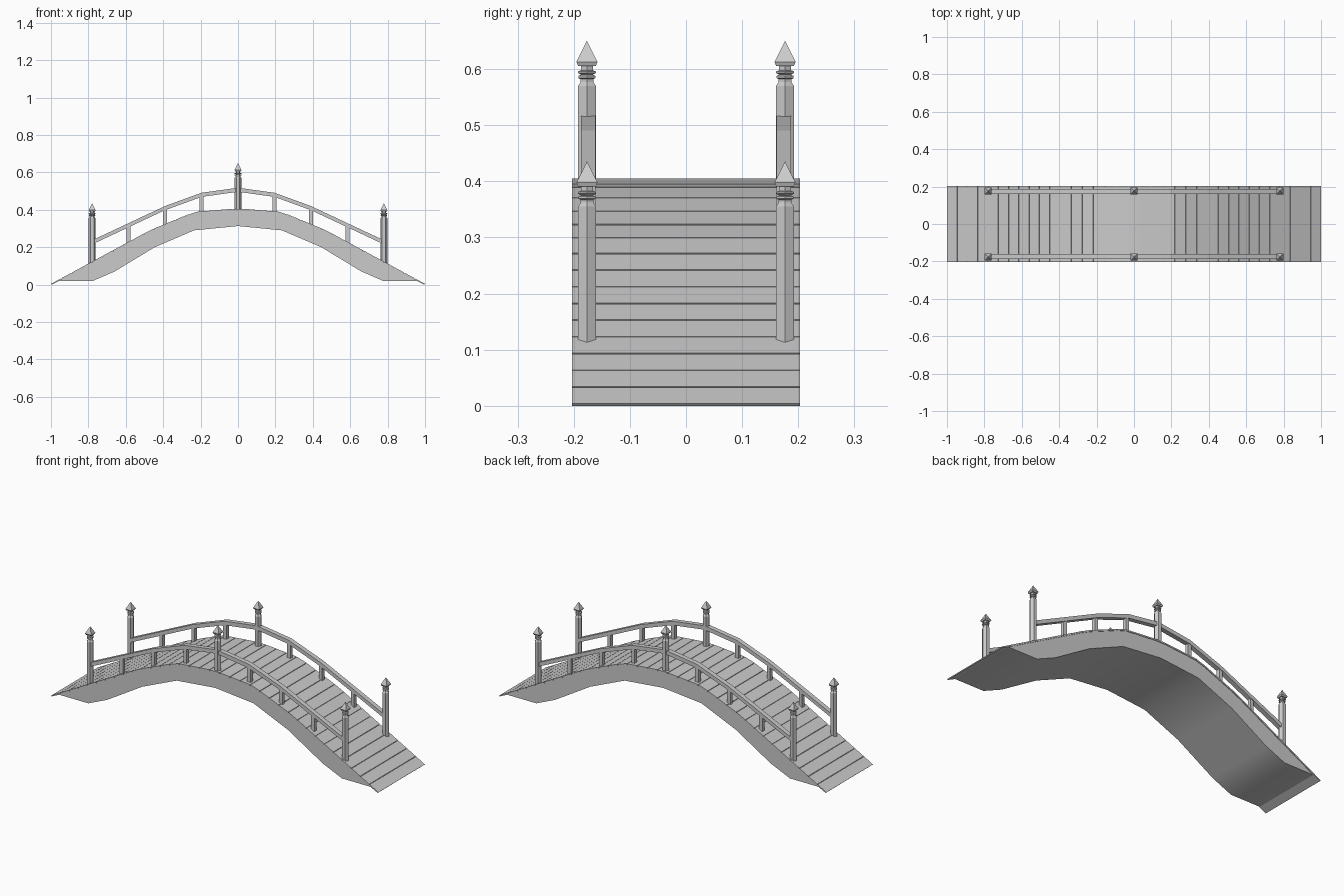
import bpy, bmesh, math
from mathutils import Vector

if "Cube" in bpy.data.objects:
    bpy.data.objects.remove(bpy.data.objects["Cube"])

DECK = [(-1, .004), (-.47, .291), (-.235, .388), (0, .408),
        (.235, .388), (.47, .291), (1, .004)]


def finish(bm, name):
    bmesh.ops.recalc_face_normals(bm, faces=bm.faces)
    me = bpy.data.meshes.new(name)
    bm.to_mesh(me)
    bm.free()
    ob = bpy.data.objects.new(name, me)
    bpy.context.collection.objects.link(ob)
    return ob


def prism(bm, profile, y0, y1):
    """Extrude an xz outline from y0 to y1."""
    a = [bm.verts.new((x, y0, z)) for x, z in profile]
    b = [bm.verts.new((x, y1, z)) for x, z in profile]
    n = len(a)
    bm.faces.new(a)
    bm.faces.new(b[::-1])
    for i in range(n):
        j = (i + 1) % n
        bm.faces.new((a[i], b[i], b[j], a[j]))


def lathe(bm, cx, cy, rings, sides, turn=0):
    """Stack of (radius, z) rings with few sides."""
    loops = []
    for r, z in rings:
        loops.append([bm.verts.new((cx + r * math.cos(turn + math.tau * k / sides),
                                    cy + r * math.sin(turn + math.tau * k / sides), z))
                      for k in range(sides)])
    for a, b in zip(loops, loops[1:]):
        for k in range(sides):
            j = (k + 1) % sides
            bm.faces.new((a[k], a[j], b[j], b[k]))
    bm.faces.new(loops[0][::-1])
    bm.faces.new(loops[-1])


def height(pts, x):
    for (x0, z0), (x1, z1) in zip(pts, pts[1:]):
        if x0 <= x <= x1:
            return z0 + (z1 - z0) * (x - x0) / (x1 - x0)


def along(pts, d):
    """Point at distance d along a polyline."""
    for p, q in zip(pts, pts[1:]):
        p, q = Vector(p), Vector(q)
        l = (q - p).length
        if d <= l + 1e-6:
            return p.lerp(q, d / l)
        d -= l
    return Vector(pts[-1])


# Arched body under the planks
under = [(0, .313), (.235, .29), (.445, .2), (.66, .07), (.775, .02), (.96, .02)]
top = [(x, z - .005) for x, z in DECK[1:-1]]
outline = [(-x, z) for x, z in under[:0:-1]][::1] + under + top[::-1]
bm = bmesh.new()
prism(bm, outline, -.2, .2)
body = finish(bm, "arch_body")
bpy.context.view_layer.objects.active = body
body.select_set(True)
bpy.ops.object.shade_smooth_by_angle(angle=math.radians(30))

# Deck planks with narrow gaps
bm = bmesh.new()
total = sum((Vector(q) - Vector(p)).length for p, q in zip(DECK, DECK[1:]))
count = 35
step = total / count
for i in range(count):
    p = along(DECK, i * step + (.0015 if i else 0))
    q = along(DECK, (i + 1) * step - (.0015 if i < count - 1 else 0))
    d = (q - p).normalized()
    n = Vector((-d.y, d.x)) * .008
    a, b = p - n, q - n
    a.y, b.y = max(a.y, 0), max(b.y, 0)
    prism(bm, [p, q, b, a], -.203, .203)
finish(bm, "deck_planks")

# Handrails and balusters
RAIL = [(-.78, .237), (-.39, .42), (-.195, .491), (0, .518),
        (.195, .491), (.39, .42), (.78, .237)]
rails, balusters, posts, caps = (bmesh.new() for _ in range(4))
for s in (-1, 1):
    y = s * .174
    prism(rails, RAIL + [(x, z - .022) for x, z in RAIL[::-1]], y - .013, y + .013)
    for x in (-.585, -.39, -.195, .195, .39, .585):
        lo, hi = height(DECK, x) - .015, height(RAIL, x) - .012
        prism(balusters, [(x - .01, lo), (x + .01, lo), (x + .01, hi), (x - .01, hi)],
              y - .01, y + .01)
    # Hexagonal posts with ringed necks and pyramid caps
    for x, dz, base in ((-.78, -.215, .09), (0, 0, .38), (.78, -.215, .09)):
        py = s * .1765
        rings = [(.0185, base - .0), (.0185, .57 + dz), (.013, .577 + dz), (.013, .582 + dz),
                 (.0175, .584 + dz), (.0175, .588 + dz), (.012, .590 + dz),
                 (.0185, .593 + dz), (.0185, .596 + dz), (.012, .598 + dz), (.012, .608 + dz)]
        lathe(posts, x, py, rings, 6)
        lathe(caps, x, py, [(.0225, .606 + dz), (.0265, .613 + dz), (.0005, .65 + dz)],
              4, math.pi / 4)
finish(rails, "handrails")
finish(balusters, "balusters")
finish(posts, "posts")
finish(caps, "post_caps")
